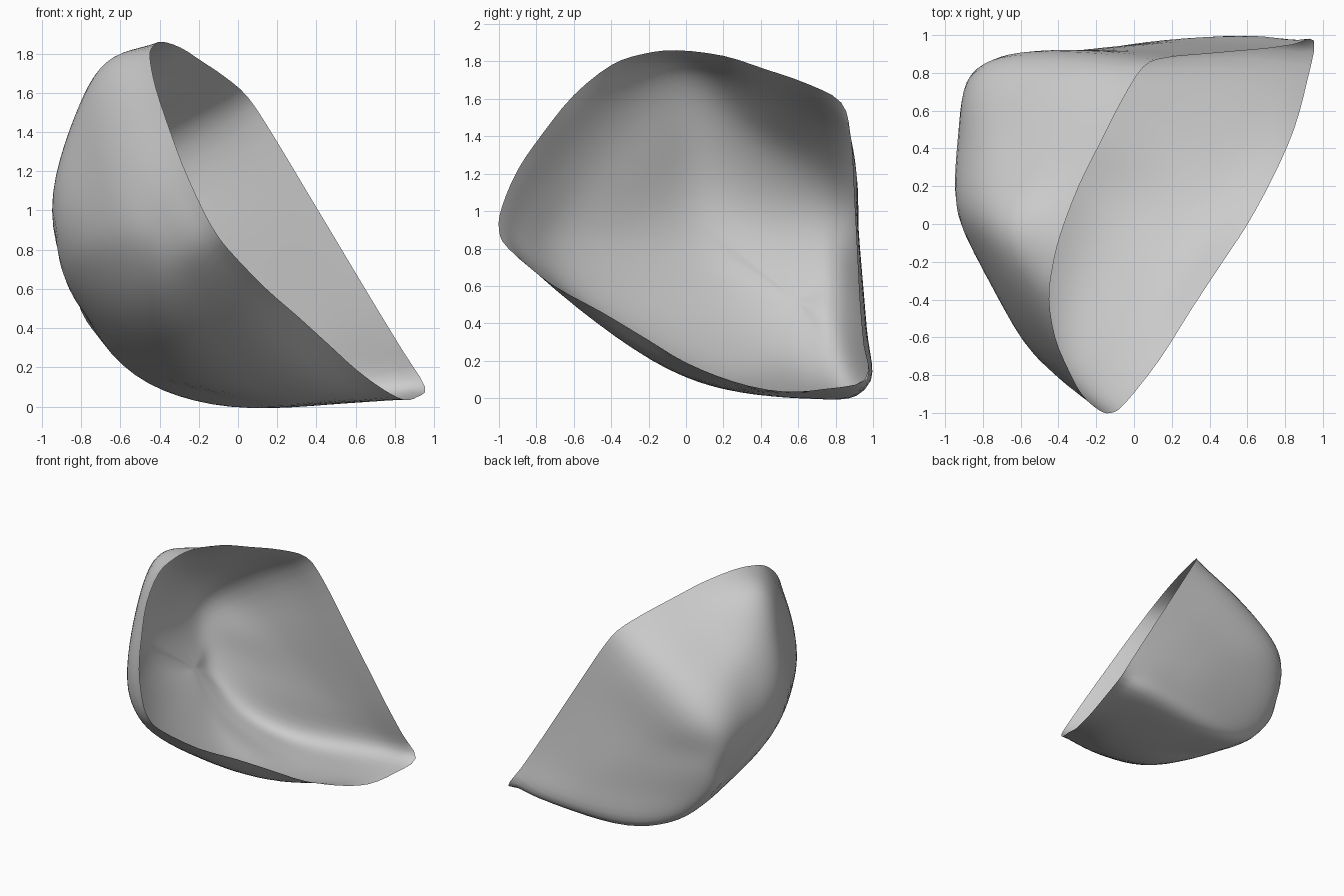
import bpy
import bmesh
from mathutils import Vector

cube = bpy.data.objects.get("Cube")
if cube:
    bpy.data.objects.remove(cube, do_unlink=True)

STEPS = 6      # samples between neighbouring contours
AROUND = 78    # samples round each contour


def on_cut_plane(y, z):
    """Point of the flat opening at the given y and z."""
    return Vector(((1.98 + .86 * y - 1.62 * z) / 2.78, y, z))


def spline(a, b, c, d, t):
    """Smooth curve from b to c, guided by the neighbours a and d."""
    return (b * 2 + (c - a) * t + (a * 2 - b * 5 + c * 4 - d) * t ** 2
            + (b * 3 - a - c * 3 + d) * t ** 3) / 2


def closed_curve(points):
    """Sample a closed smooth curve through the points."""
    n = len(points)
    steps = AROUND // n
    return [spline(points[i - 1], points[i], points[(i + 1) % n], points[(i + 2) % n], s / steps)
            for i in range(n) for s in range(steps)]


# Rim of the opening, from the upper back corner over the top and round
rim = [on_cut_plane(y, z) for y, z in (
    (.83, 1.58), (.65, 1.68), (.42, 1.76), (.2, 1.83), (-.05, 1.86), (-.23, 1.84),
    (-.4, 1.78), (-.6, 1.62), (-.77, 1.41), (-.9, 1.22), (-.985, 1.02), (-1, .9),
    (-.95, .8), (-.72, .61), (-.45, .46), (-.2, .31), (0, .19), (.25, .09),
    (.5, .035), (.75, .05), (.97, .1), (.95, .28), (.93, .5), (.915, .78), (.9, 1.06), (.88, 1.4))]

# Three contours of the shell, each deeper than the last
outer = [(-.38, .87, 1.35), (-.55, .42, 1.53), (-.66, .04, 1.765), (-.67, -.25, 1.65),
         (-.54, -.65, 1.2), (-.33, -.86, .88), (-.2, -.75, .64), (.1, -.3, .27),
         (.38, .12, .07), (.53, .6, .02), (.6, .98, .06), (.43, .965, .37), (0, .92, .92)]
middle = [(-.77, .86, 1.08), (-.8, .39, 1.34), (-.83, .07, 1.5), (-.8, -.15, 1.36),
          (-.69, -.45, 1.02), (-.56, -.6, .78), (-.42, -.42, .45), (-.2, .05, .13),
          (.03, .35, .04), (.02, .68, 0), (-.1, .92, .03), (0, .95, .35), (-.38, .91, .75)]
inner = [(-.9, .73, .86), (-.94, .44, .95), (-.955, .2, 1), (-.94, .08, .95),
         (-.92, .08, .82), (-.86, .1, .67), (-.73, .18, .47), (-.6, .38, .28),
         (-.53, .52, .19), (-.51, .66, .15), (-.56, .79, .19), (-.7, .82, .42), (-.8, .82, .68)]
pole = Vector((-.81, .59, .52))

contours = [closed_curve([Vector(p) for p in ring]) for ring in (rim, outer, middle, inner)]

# Run a smooth curve down every spoke, from the rim to the pole
bm = bmesh.new()
spokes = []
for i in range(AROUND):
    path = [ring[i] for ring in contours] + [pole]
    path = [path[0] * 2 - path[1]] + path + [contours[-1][(i + AROUND // 2) % AROUND]]
    spokes.append([bm.verts.new(spline(*path[k:k + 4], s / STEPS))
                   for k in range(len(contours)) for s in range(STEPS)])
tip = bm.verts.new(pole)

# Skin the spokes, leaving the cut side open
for i, spoke in enumerate(spokes):
    following = spokes[(i + 1) % AROUND]
    for k in range(len(spoke) - 1):
        bm.faces.new((spoke[k], following[k], following[k + 1], spoke[k + 1]))
    bm.faces.new((spoke[-1], following[-1], tip))

# Even out the surface, keeping the rim exact
inside = [v for v in bm.verts if not v.is_boundary]
for _ in range(5):
    bmesh.ops.smooth_vert(bm, verts=inside, factor=.5,
                          use_axis_x=True, use_axis_y=True, use_axis_z=True)

# Point the faces outward
bm.normal_update()
if tip.normal.x > 0:
    bmesh.ops.reverse_faces(bm, faces=bm.faces[:])

mesh = bpy.data.meshes.new("rock_shell")
bm.to_mesh(mesh)
bm.free()
mesh.shade_smooth()
shell = bpy.data.objects.new("rock_shell", mesh)
bpy.context.collection.objects.link(shell)
